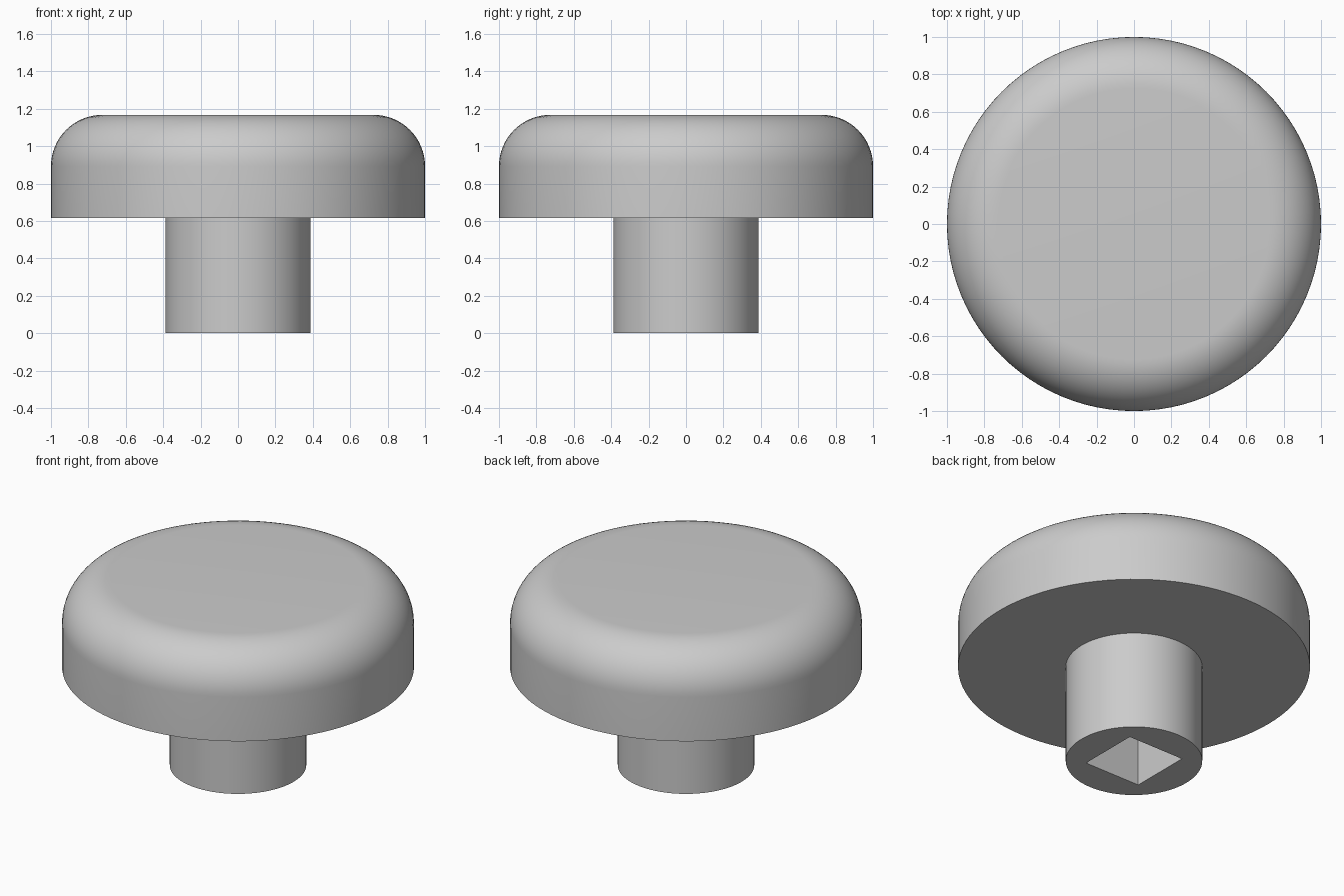
import bpy
import bmesh
import math
from mathutils import Matrix

SEGMENTS = 96
STEM_R, CAP_R = 0.388, 1.0
CAP_BASE, TOP, FILLET = 0.615, 1.167, 0.275
HOLE_SIDE, HOLE_DEPTH = 0.387, 0.55

cube = bpy.data.objects.get("Cube")
if cube:
    bpy.data.objects.remove(cube, do_unlink=True)

grey = bpy.data.materials.new("plain_grey")
grey.use_nodes = True
colour = (0.6, 0.6, 0.6, 1)
grey.diffuse_color = colour
grey.node_tree.nodes["Principled BSDF"].inputs["Base Color"].default_value = colour


def add_object(name, bm):
    """Turn a bmesh into a grey object in the scene."""
    bmesh.ops.recalc_face_normals(bm, faces=bm.faces)
    mesh = bpy.data.meshes.new(name)
    bm.to_mesh(mesh)
    bm.free()
    mesh.materials.append(grey)
    obj = bpy.data.objects.new(name, mesh)
    bpy.context.collection.objects.link(obj)
    return obj


def lathe(name, profile):
    """Revolve (radius, z) points around z, with flat discs at both ends."""
    bm = bmesh.new()
    rings = []
    for r, z in profile:
        ring = bmesh.ops.create_circle(
            bm, segments=SEGMENTS, radius=r,
            matrix=Matrix.Translation((0, 0, z)))["verts"]
        rings.append(ring)
    for low, high in zip(rings, rings[1:]):
        for i in range(SEGMENTS):
            j = (i + 1) % SEGMENTS
            bm.faces.new((low[i], low[j], high[j], high[i]))
    bm.faces.new(rings[0])
    bm.faces.new(rings[-1])
    return add_object(name, bm)


def smooth(obj):
    bpy.ops.object.select_all(action="DESELECT")
    obj.select_set(True)
    bpy.context.view_layer.objects.active = obj
    bpy.ops.object.shade_smooth_by_angle(angle=math.radians(30))


# Round cap with a quarter-circle shoulder
profile = [(CAP_R, CAP_BASE)]
for k in range(17):
    a = math.pi / 2 * k / 16
    profile.append((CAP_R - FILLET + FILLET * math.cos(a),
                    TOP - FILLET + FILLET * math.sin(a)))
cap = lathe("cap", profile)
smooth(cap)

# Stem below the cap
stem = lathe("stem", [(STEM_R, 0), (STEM_R, CAP_BASE)])

# Square socket cut up into the stem
bm = bmesh.new()
bmesh.ops.create_cube(bm, size=1, matrix=Matrix.Diagonal(
    (HOLE_SIDE, HOLE_SIDE, HOLE_DEPTH * 2, 1)))
cutter = add_object("socket_cutter", bm)
cutter.hide_render = True
cut = stem.modifiers.new("socket", "BOOLEAN")
cut.operation = "DIFFERENCE"
cut.solver = "EXACT"
cut.object = cutter
bpy.context.view_layer.objects.active = stem
bpy.ops.object.modifier_apply(modifier=cut.name)
bpy.data.objects.remove(cutter, do_unlink=True)
smooth(stem)
